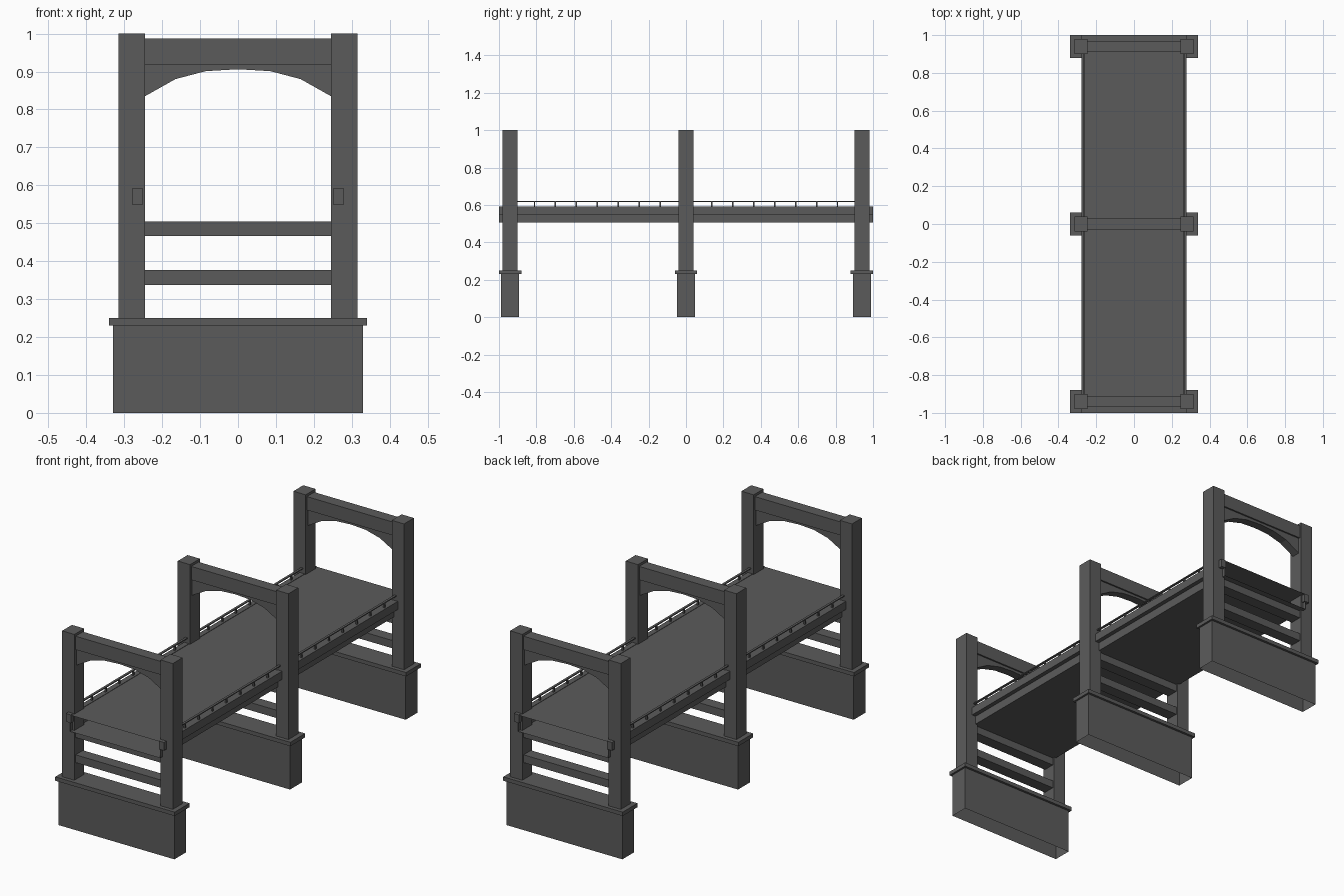
import bpy, bmesh
from mathutils import Vector

if "Cube" in bpy.data.objects:
    bpy.data.objects.remove(bpy.data.objects["Cube"], do_unlink=True)

grey = bpy.data.materials.new("dark_grey")
grey.use_nodes = True
colour = (0.105, 0.105, 0.105, 1)
grey.diffuse_color = colour
grey.node_tree.nodes["Principled BSDF"].inputs["Base Color"].default_value = colour


def finish(name, bm):
    mesh = bpy.data.meshes.new(name)
    bmesh.ops.recalc_face_normals(bm, faces=bm.faces)
    bm.to_mesh(mesh)
    bm.free()
    mesh.materials.append(grey)
    obj = bpy.data.objects.new(name, mesh)
    bpy.context.scene.collection.objects.link(obj)
    return obj


def add_box(bm, x, y, z):
    """Add a box given (min, max) pairs on each axis."""
    verts = bmesh.ops.create_cube(bm, size=1)["verts"]
    for v in verts:
        v.co = Vector([r[0] if c < 0 else r[1] for c, r in zip(v.co, (x, y, z))])
    return verts


def box(name, x, y, z, open_dir=None):
    """Box object, optionally without the faces that point along open_dir."""
    bm = bmesh.new()
    add_box(bm, x, y, z)
    if open_dir:
        bm.normal_update()
        gone = [f for f in bm.faces if f.normal.dot(Vector(open_dir)) > 0.9]
        bmesh.ops.delete(bm, geom=gone, context="FACES_ONLY")
    return finish(name, bm)


def around(c, half):
    return (c - half, c + half)


def arch(name, y, half):
    """Spandrel panel with a faceted arched underside."""
    right = [(0.245, 0.835), (0.165, 0.88), (0.085, 0.901)]
    outline = right + [(0, 0.906)] + [(-x, z) for x, z in reversed(right)]
    outline += [(-0.245, 0.918), (0.245, 0.918)]
    bm = bmesh.new()
    face = bm.faces.new([bm.verts.new((x, y - half, z)) for x, z in outline])
    new = bmesh.ops.extrude_face_region(bm, geom=[face])["geom"]
    moved = [g for g in new if isinstance(g, bmesh.types.BMVert)]
    bmesh.ops.translate(bm, vec=(0, 2 * half, 0), verts=moved)
    return finish(name, bm)


# Three portal frames on plinths
inner = (-0.245, 0.245)
for label, y in (("front", -0.94), ("middle", 0), ("back", 0.94)):
    box(label + "_plinth", around(0, 0.33), around(y, 0.048), (0, 0.23), (0, 0, -1))
    box(label + "_plinth_cap", around(0, 0.34), around(y, 0.06), (0.23, 0.25))
    for side, s in (("left", 1), ("right", -1)):
        box(f"{label}_{side}_post", around(s * 0.28, 0.035), around(y, 0.04), (0.25, 1))
    box(label + "_top_beam", inner, around(y, 0.03), (0.918, 0.987))
    arch(label + "_arch", y, 0.022)
    box(label + "_upper_crossbar", inner, around(y, 0.03), (0.466, 0.505))
    box(label + "_lower_crossbar", inner, around(y, 0.03), (0.337, 0.377))

# Hollow deck, open at both ends
bm = bmesh.new()
add_box(bm, around(0, 0.257), (-1, 1), (0.506, 0.59))
bm.normal_update()
ends = [f for f in bm.faces if abs(f.normal.y) > 0.9]
bmesh.ops.delete(bm, geom=ends, context="FACES_ONLY")
finish("deck", bm)

# Side beams with low railings
for side, s in (("left", 1), ("right", -1)):
    x = s * 0.265
    box(side + "_side_beam", around(x, 0.014), (-1, 1), (0.55, 0.592))
    box(side + "_handrail", around(x, 0.006), (-0.94, 0.94), (0.615, 0.62))
    bm = bmesh.new()
    for i in range(8):
        for d in (-1, 1):
            add_box(bm, around(x, 0.004), around(d * (0.81 - i * 0.1122), 0.004), (0.592, 0.616))
    finish(side + "_balusters", bm)
